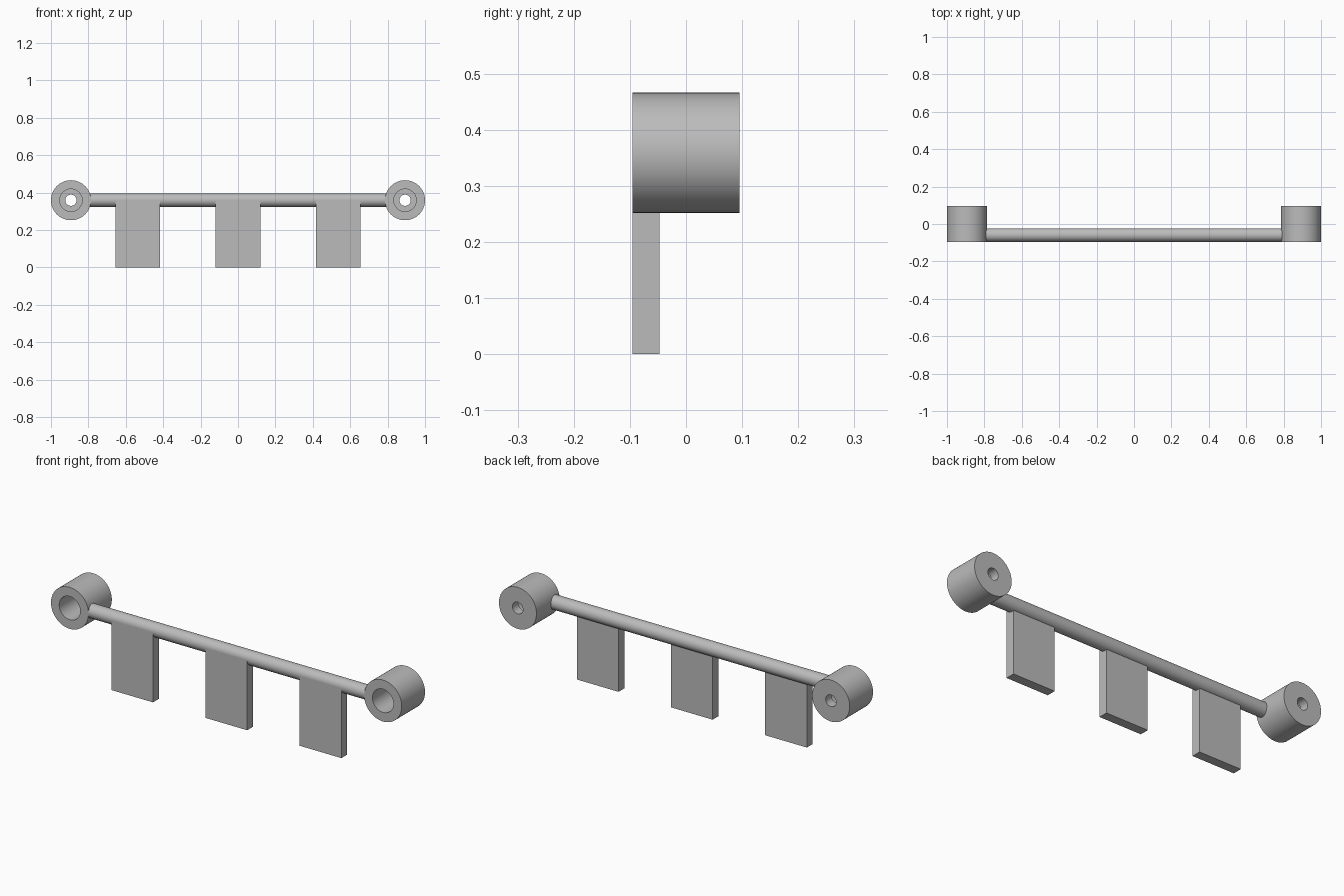
import bpy, bmesh, math
from mathutils import Matrix, Vector

if "Cube" in bpy.data.objects:
    bpy.data.objects.remove(bpy.data.objects["Cube"])

grey = bpy.data.materials.new("plain grey")
grey.diffuse_color = (0.5, 0.5, 0.5, 1)
grey.use_nodes = True
grey.node_tree.nodes["Principled BSDF"].inputs["Base Color"].default_value = grey.diffuse_color

FRONT, BACK = -0.095, 0.095
AXIS_Z = 0.359
ROD_R = 0.036


def finish(name, bm, smooth=True):
    bmesh.ops.recalc_face_normals(bm, faces=bm.faces)
    mesh = bpy.data.meshes.new(name)
    bm.to_mesh(mesh)
    bm.free()
    mesh.materials.append(grey)
    ob = bpy.data.objects.new(name, mesh)
    bpy.context.collection.objects.link(ob)
    if smooth:
        bpy.ops.object.select_all(action='DESELECT')
        ob.select_set(True)
        bpy.context.view_layer.objects.active = ob
        bpy.ops.object.shade_smooth_by_angle(angle=math.radians(30))
    return ob


# Mounting boss: closed (radius, y) section turned around the y axis
def boss(name, x):
    section = [(0.107, FRONT), (0.107, BACK), (0.03, BACK),
               (0.03, 0.048), (0.06, 0.048), (0.06, FRONT)]
    bm = bmesh.new()
    vs = [bm.verts.new((r, y, 0)) for r, y in section]
    edges = [bm.edges.new((vs[i], vs[(i + 1) % len(vs)])) for i in range(len(vs))]
    bmesh.ops.spin(bm, geom=vs + edges, cent=(0, 0, 0), axis=(0, 1, 0),
                   angle=math.tau, steps=64)
    bmesh.ops.remove_doubles(bm, verts=bm.verts, dist=1e-5)
    bmesh.ops.translate(bm, verts=bm.verts, vec=Vector((x, 0, AXIS_Z)))
    finish(name, bm)


boss("left_boss", -0.893)
boss("right_boss", 0.893)

# Rod between the bosses, flush with their front
bm = bmesh.new()
bmesh.ops.create_cone(bm, cap_ends=True, segments=48, radius1=ROD_R, radius2=ROD_R,
                      depth=1.61, matrix=Matrix.Translation((0, FRONT + ROD_R, AXIS_Z))
                      @ Matrix.Rotation(math.pi / 2, 4, 'Y'))
finish("rod", bm)

# Hanging plates
for name, x in (("left_plate", -0.537), ("middle_plate", 0), ("right_plate", 0.537)):
    bm = bmesh.new()
    bmesh.ops.create_cube(bm, size=1, matrix=Matrix.Translation((x, FRONT + 0.0238, AXIS_Z / 2))
                          @ Matrix.Diagonal((0.238, 0.0476, AXIS_Z, 1)))
    finish(name, bm, smooth=False)
